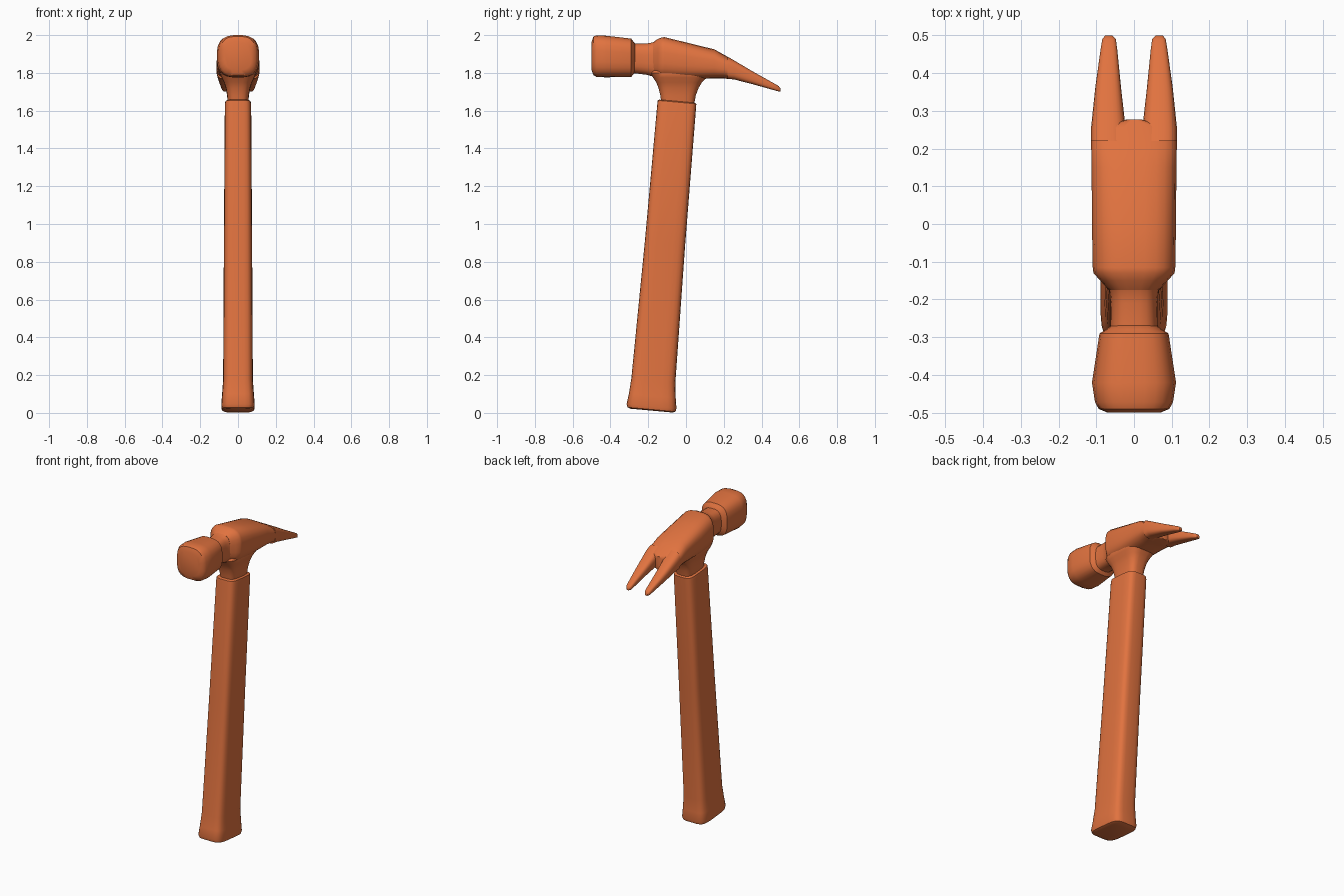
import bpy, bmesh, math
from mathutils import Vector

orange = bpy.data.materials.new("orange")
orange.diffuse_color = (0.75, 0.17, 0.05, 1)


def ring(center, u, v, n, count=24):
    """Superellipse ring spanned by the half-axis vectors u and v."""
    pts = []
    for i in range(count):
        a = 2 * math.pi * (i + 0.5) / count
        c, s = math.cos(a), math.sin(a)
        pts.append(center + u * math.copysign(abs(c) ** (2 / n), c)
                   + v * math.copysign(abs(s) ** (2 / n), s))
    return pts


def loft(name, rings, angle=40):
    bm = bmesh.new()
    rows = [[bm.verts.new(p) for p in r] for r in rings]
    for a, b in zip(rows, rows[1:]):
        for i in range(len(a)):
            j = (i + 1) % len(a)
            bm.faces.new((a[i], a[j], b[j], b[i]))
    bm.faces.new(rows[0])
    bm.faces.new(rows[-1])
    bmesh.ops.recalc_face_normals(bm, faces=bm.faces)
    me = bpy.data.meshes.new(name)
    bm.to_mesh(me)
    bm.free()
    me.materials.append(orange)
    ob = bpy.data.objects.new(name, me)
    bpy.context.collection.objects.link(ob)
    bpy.ops.object.select_all(action='DESELECT')
    ob.select_set(True)
    bpy.context.view_layer.objects.active = ob
    bpy.ops.object.shade_smooth_by_angle(angle=math.radians(angle))
    return ob


def upright(rows, slope, n):
    """Sections across z: (z, y front, y back, half width)."""
    return [ring(Vector((0, (a + b) / 2, z)), Vector((w, 0, 0)),
                 Vector((0, (b - a) / 2, -slope * (b - a) / 2)), n)
            for z, a, b, w in rows]


def along(rows, n):
    """Sections across y: (y, z low, z high, x left, x right)."""
    return [ring(Vector(((l + r) / 2, y, (a + b) / 2)),
                 Vector(((r - l) / 2, 0, 0)), Vector((0, 0, (b - a) / 2)), n)
            for y, a, b, l, r in rows]


def centred(rows, n):
    return along([(y, a, b, -w, w) for y, a, b, w in rows], n)


# tilted handle with flared butt
loft("handle", upright([
    (0.012, -0.295, -0.07, 0.072), (0.018, -0.31, -0.055, 0.085),
    (0.035, -0.315, -0.05, 0.089), (0.09, -0.303, -0.054, 0.085),
    (0.17, -0.29, -0.056, 0.079),
    (0.9, -0.218, -0.004, 0.075), (1.63, -0.152, 0.054, 0.07),
    (1.645, -0.15, 0.055, 0.067), (1.65, -0.142, 0.047, 0.06)], 0.09, 4.5))

# socket joining handle and head
loft("socket", upright([
    (1.63, -0.13, 0.043, 0.054), (1.68, -0.136, 0.052, 0.058),
    (1.72, -0.146, 0.067, 0.065), (1.75, -0.158, 0.085, 0.075),
    (1.775, -0.175, 0.108, 0.088), (1.80, -0.19, 0.13, 0.096),
    (1.86, -0.15, 0.13, 0.08)], 0, 3.5))

# striking face, neck and body of the head
loft("striking_face", centred([
    (-0.5, 1.815, 1.965, 0.07), (-0.49, 1.787, 1.993, 0.094),
    (-0.472, 1.777, 2.0, 0.104), (-0.42, 1.776, 1.997, 0.112),
    (-0.29, 1.778, 1.982, 0.092), (-0.28, 1.79, 1.968, 0.075),
    (-0.265, 1.81, 1.95, 0.055)], 3))
loft("neck", centred([
    (-0.30, 1.795, 1.955, 0.065), (-0.27, 1.797, 1.955, 0.063),
    (-0.21, 1.79, 1.956, 0.062), (-0.175, 1.78, 1.962, 0.066),
    (-0.13, 1.77, 1.985, 0.09)], 3))
loft("head_body", centred([
    (-0.175, 1.79, 1.962, 0.066), (-0.15, 1.778, 1.98, 0.09),
    (-0.13, 1.772, 1.988, 0.108), (-0.115, 1.77, 1.99, 0.11),
    (0.0, 1.765, 1.962, 0.112), (0.15, 1.77, 1.925, 0.113),
    (0.2, 1.77, 1.897, 0.114), (0.255, 1.765, 1.866, 0.114),
    (0.277, 1.764, 1.853, 0.02)], 3))

# two claw prongs with a V slot between them
for name, s in (("claw_left", -1), ("claw_right", 1)):
    rows = [(0.22, 1.768, 1.886, 0.02, 0.114), (0.255, 1.765, 1.866, 0.022, 0.114),
            (0.36, 1.738, 1.804, 0.034, 0.103), (0.46, 1.71, 1.748, 0.044, 0.089),
            (0.49, 1.702, 1.731, 0.048, 0.084), (0.5, 1.702, 1.718, 0.058, 0.076)]
    loft(name, along([(y, a, b, s * l, s * r) for y, a, b, l, r in rows], 3))
